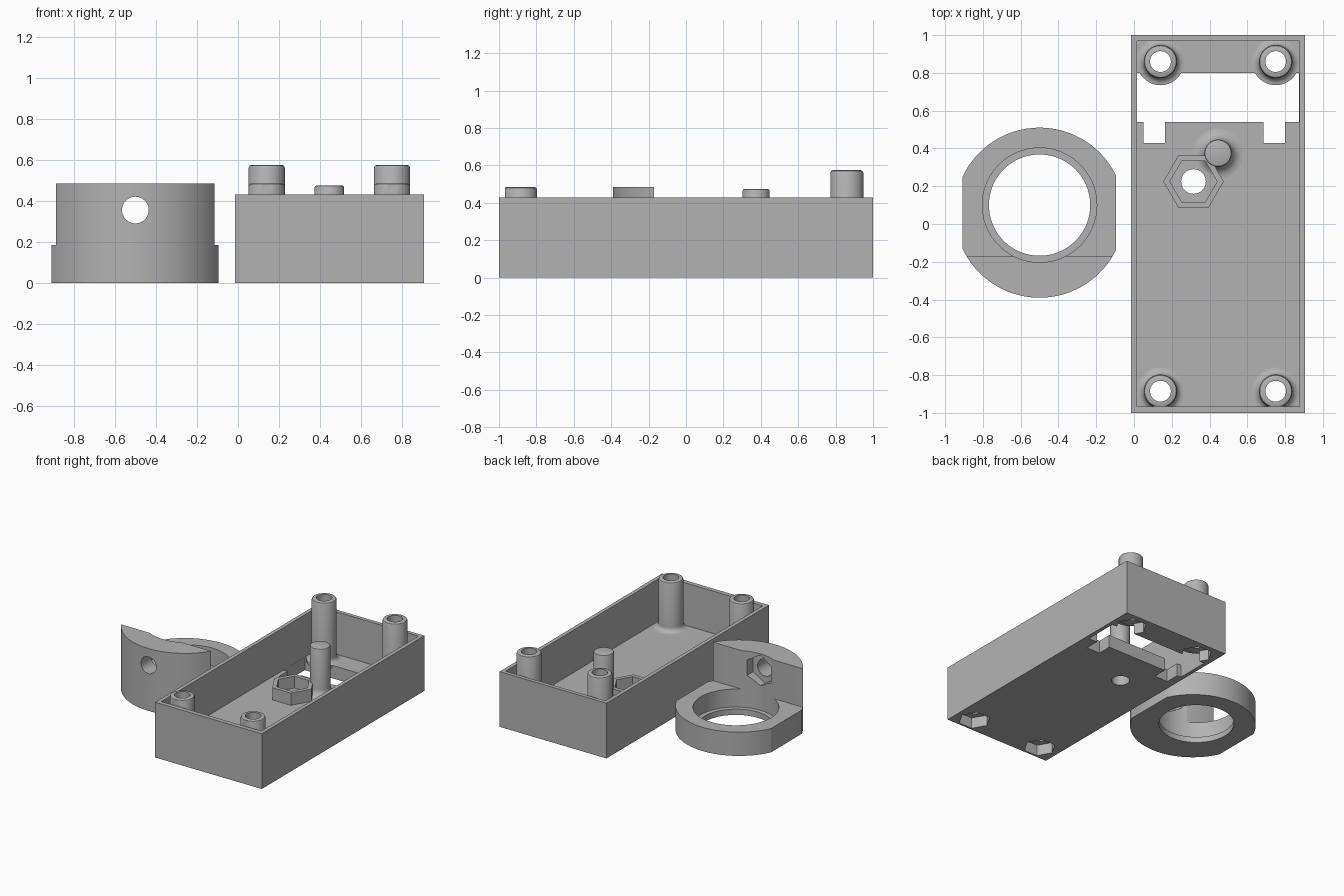
import bpy, bmesh, math
from mathutils import Matrix

if "Cube" in bpy.data.objects:
    bpy.data.objects.remove(bpy.data.objects["Cube"])

grey = bpy.data.materials.new("plain grey")
grey.diffuse_color = (0.45, 0.45, 0.45, 1)
grey.use_nodes = True
grey.node_tree.nodes["Principled BSDF"].inputs["Base Color"].default_value = grey.diffuse_color


def finish(bm, name):
    bmesh.ops.recalc_face_normals(bm, faces=bm.faces)
    me = bpy.data.meshes.new(name)
    bm.to_mesh(me)
    bm.free()
    ob = bpy.data.objects.new(name, me)
    bpy.context.collection.objects.link(ob)
    me.materials.append(grey)
    return ob


def box(name, x0, x1, y0, y1, z0, z1):
    bm = bmesh.new()
    bmesh.ops.create_cube(bm, size=1)
    m = Matrix.Translation(((x0 + x1) / 2, (y0 + y1) / 2, (z0 + z1) / 2))
    bmesh.ops.transform(bm, verts=bm.verts, matrix=m @ Matrix.Diagonal((x1 - x0, y1 - y0, z1 - z0, 1)))
    return finish(bm, name)


def turned(name, profile, x, y, sides=64, z=0, along_y=False, phase=0.0):
    """Solid of stacked rings (radius, height), optionally laid with its axis pointing to +y."""
    bm = bmesh.new()
    rings = []
    for r, h in profile:
        rings.append([bm.verts.new((r * math.cos(phase + math.tau * i / sides),
                                    r * math.sin(phase + math.tau * i / sides), h)) for i in range(sides)])
    for a, b in zip(rings, rings[1:]):
        for i in range(sides):
            j = (i + 1) % sides
            bm.faces.new((a[i], a[j], b[j], b[i]))
    bm.faces.new(rings[0])
    bm.faces.new(rings[-1])
    m = Matrix.Translation((x, y, z))
    if along_y:
        m = m @ Matrix.Rotation(-math.pi / 2, 4, 'X')
    bmesh.ops.transform(bm, verts=bm.verts, matrix=m)
    return finish(bm, name)


def combine(target, tool, op):
    mod = target.modifiers.new("combine", 'BOOLEAN')
    mod.operation, mod.solver, mod.object = op, 'EXACT', tool
    bpy.context.view_layer.objects.active = target
    bpy.ops.object.modifier_apply(modifier=mod.name)
    bpy.data.objects.remove(tool)


def cut(target, tool):
    combine(target, tool, 'DIFFERENCE')


def flared(r, flare, z0, top, bevel):
    """Profile of a post with a concave foot and a softened top edge."""
    pts = [(r + flare, z0 - 0.02)]
    pts += [(r + flare * (1 - math.sin(t * math.pi / 12)),
             z0 + flare * (1 - math.cos(t * math.pi / 12))) for t in range(7)]
    pts += [(r, top - bevel), (r - bevel * 0.3, top - bevel * 0.3), (r - bevel, top)]
    return pts


FLOOR = 0.10

# Open tray with a slot and two notches through the floor
tray = box("tray", -0.015, 0.905, -1, 1, 0, 0.43)
cut(tray, box("cavity", 0.015, 0.875, -0.965, 0.97, FLOOR, 0.6))
cut(tray, box("slot", 0.0155, 0.8745, 0.54, 0.80, -0.1, 0.2))
for x in (0.05, 0.685):
    cut(tray, box("notch", x, x + 0.115, 0.43, 0.56, -0.1, 0.2))

# Four corner posts, the front pair trimmed flush with the inner wall
corners = [(x, y, top) for x in (0.14, 0.75) for y, top in ((0.86, 0.575), (-0.885, 0.485))]
for x, y, top in corners:
    post = turned("post", flared(0.088, 0.037, FLOOR, top, 0.014), x, y)
    combine(post, box("trim", 0.005, 0.885, -0.967, 0.98, 0, 1), 'INTERSECT')
    combine(tray, post, 'UNION')

# Hexagonal nut holder and locating peg
combine(tray, turned("nut_holder", [(0.16, 0.08), (0.16, 0.195)], 0.315, 0.225, 6), 'UNION')
cut(tray, turned("nut_pocket", [(0.125, FLOOR + 0.002), (0.125, 0.3)], 0.315, 0.225, 6))
combine(tray, turned("peg", flared(0.072, 0.06, FLOOR, 0.475, 0.01), 0.445, 0.375), 'UNION')
cut(tray, turned("screw_hole", [(0.065, -0.1), (0.065, 0.25)], 0.315, 0.225))

# Screw holes through the posts with nut traps underneath
for x, y, top in corners:
    cut(tray, turned("post_hole", [(0.055, -0.1), (0.055, 0.7)], x, y))
    cut(tray, turned("nut_trap", [(0.115, -0.1), (0.115, 0.085)], x, y, 6))

# Ring with flat sides and a raised front block
ring = turned("ring_holder", [(0.45, 0), (0.45, 0.485)], -0.5, 0.06, 128)
combine(ring, box("side_flats", -0.908, -0.094, -1, 1, -0.1, 1), 'INTERSECT')
cut(ring, box("step", -1.2, 0.2, -0.17, 1, 0.185, 1))

# Stepped bore leaving a thin lip at the bottom
cut(ring, turned("lip_bore", [(0.268, -0.1), (0.268, 0.3)], -0.5, 0.10, 96))
cut(ring, turned("main_bore", [(0.303, 0.045), (0.303, 0.7)], -0.5, 0.10, 96))

# Clamp screw hole and nut pocket through the raised block
cut(ring, turned("clamp_hole", [(0.065, -0.6), (0.065, 0.1)], -0.5, 0, 48, 0.355, True))
cut(ring, turned("clamp_pocket", [(0.12, -0.26), (0.12, 0.0)], -0.5, 0, 6, 0.355, True, math.pi / 6))

for ob in (tray, ring):
    bpy.ops.object.select_all(action='DESELECT')
    ob.select_set(True)
    bpy.context.view_layer.objects.active = ob
    bpy.ops.object.shade_smooth_by_angle(angle=math.radians(30))
